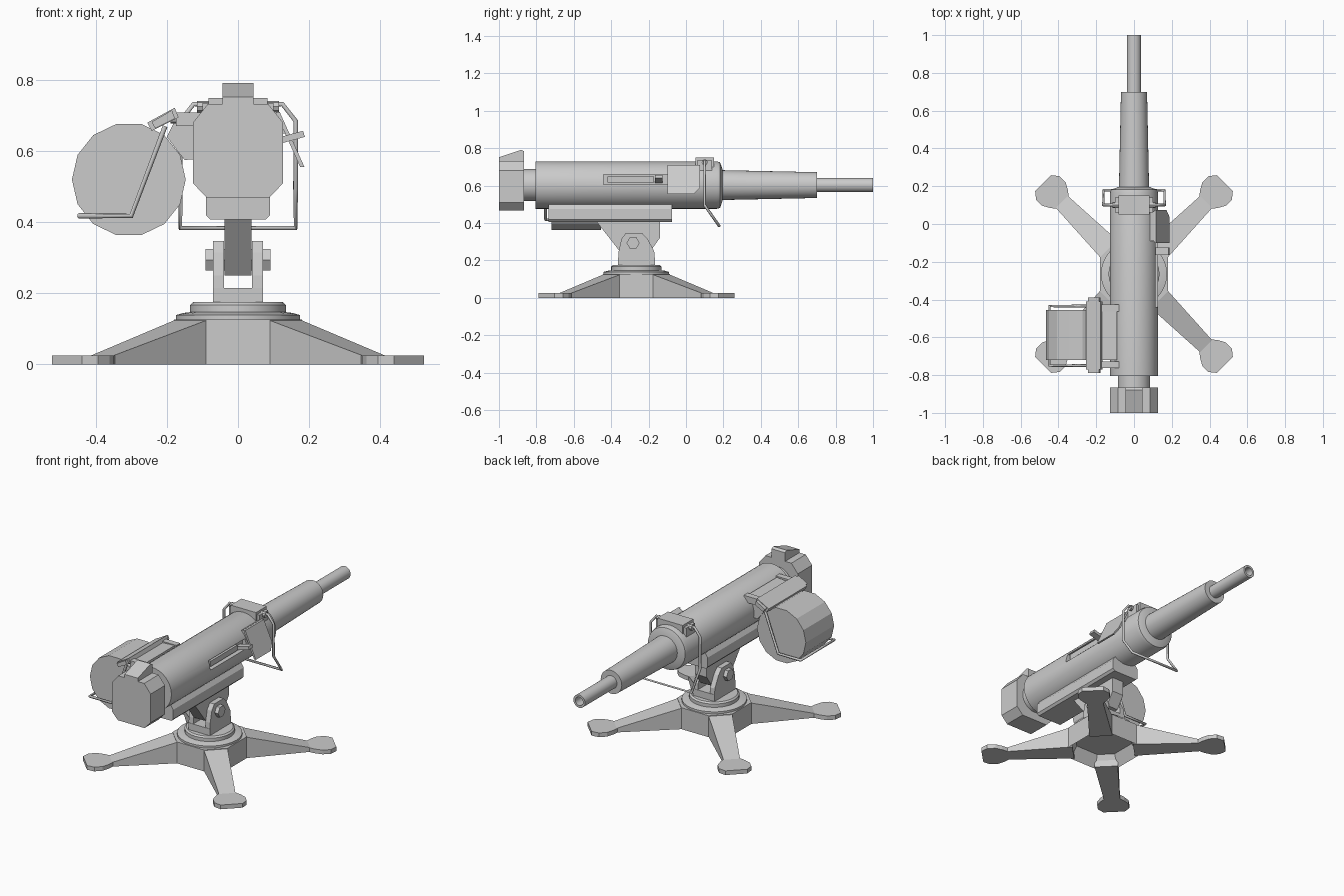
import bpy, bmesh
from math import pi, cos, sin, radians
from mathutils import Vector, Matrix

if "Cube" in bpy.data.objects:
    bpy.data.objects.remove(bpy.data.objects["Cube"])

CY = -0.265   # pedestal centre
AZ = 0.603    # bore axis height


def finish(name, bm, smooth=False):
    bmesh.ops.remove_doubles(bm, verts=bm.verts, dist=1e-5)
    bmesh.ops.recalc_face_normals(bm, faces=bm.faces)
    me = bpy.data.meshes.new(name)
    bm.to_mesh(me)
    bm.free()
    ob = bpy.data.objects.new(name, me)
    bpy.context.collection.objects.link(ob)
    if smooth:
        bpy.ops.object.select_all(action='DESELECT')
        bpy.context.view_layer.objects.active = ob
        ob.select_set(True)
        bpy.ops.object.shade_smooth_by_angle(angle=radians(30))
    return ob


def place(axis, p, t):
    a, b = p
    return {'x': (t, a, b), 'y': (a, t, b), 'z': (a, b, t)}[axis]


def prism(name, axis, pts, t0, t1):
    """Extrude a 2D outline along an axis."""
    bm = bmesh.new()
    lo = [bm.verts.new(place(axis, p, t0)) for p in pts]
    hi = [bm.verts.new(place(axis, p, t1)) for p in pts]
    n = len(pts)
    bm.faces.new(lo)
    bm.faces.new(hi)
    for i in range(n):
        bm.faces.new((lo[i], lo[(i + 1) % n], hi[(i + 1) % n], hi[i]))
    return finish(name, bm)


def box(name, x, y, z):
    return prism(name, 'z', [(x[0], y[0]), (x[1], y[0]), (x[1], y[1]), (x[0], y[1])], *z)


def mirror_pts(half):
    return half + [(-x, z) for x, z in reversed(half)]


def ngon(c, r, n, start=0.0):
    return [(c[0] + r * cos(start + 2 * pi * i / n), c[1] + r * sin(start + 2 * pi * i / n)) for i in range(n)]


def lathe(name, axis, c, profile, n=32):
    """Revolve (radius, height) pairs around an axis through c."""
    bm = bmesh.new()
    rings = []
    for r, t in profile:
        if r == 0:
            rings.append([bm.verts.new(place(axis, c, t))] * n)
        else:
            rings.append([bm.verts.new(place(axis, p, t)) for p in ngon(c, r, n)])
    for a, b in zip(rings, rings[1:]):
        for i in range(n):
            j = (i + 1) % n
            bm.faces.new(list(dict.fromkeys((a[i], a[j], b[j], b[i]))))
    return finish(name, bm, True)


def rod(name, pts, r=0.008, cyclic=False):
    cu = bpy.data.curves.new(name, 'CURVE')
    cu.dimensions = '3D'
    cu.bevel_depth = r
    cu.bevel_resolution = 1
    cu.use_fill_caps = True
    sp = cu.splines.new('POLY')
    sp.points.add(len(pts) - 1)
    for q, p in zip(sp.points, pts):
        q.co = (*p, 1)
    sp.use_cyclic_u = cyclic
    ob = bpy.data.objects.new(name, cu)
    bpy.context.collection.objects.link(ob)
    bpy.ops.object.select_all(action='DESELECT')
    bpy.context.view_layer.objects.active = ob
    ob.select_set(True)
    bpy.ops.object.convert(target='MESH')


# Pedestal: eight-sided hub with a recess underneath
h = [(.09, -.18), (.18, -.09), (.18, .09), (.09, .18), (-.09, .18), (-.18, .09), (-.18, -.09), (-.09, -.18)]
hub = prism('base_hub', 'z', [(x, y + CY) for x, y in h], 0, .127)
bm = bmesh.new()
bm.from_mesh(hub.data)
bottom = [f for f in bm.faces if f.calc_center_median().z < .001]
bmesh.ops.inset_region(bm, faces=bottom, thickness=.04)
bmesh.ops.translate(bm, verts=bottom[0].verts[:], vec=(0, 0, .07))
bm.to_mesh(hub.data)
bm.free()

# Four tapering legs with flat feet
foot = [(.535, .045), (.56, .066), (.60, .088), (.645, .088), (.68, .06)]
foot += [(u, -v) for u, v in reversed(foot)]
for k in range(4):
    turn = Matrix.Translation((0, CY, 0)) @ Matrix.Rotation(pi / 4 + k * pi / 2, 4, 'Z')
    f = prism('foot_%d' % (k + 1), 'z', foot, 0, .025)
    leg = prism('leg_%d' % (k + 1), 'y', [(.17, 0), (.54, 0), (.54, .025), (.19, .124), (.17, .126)], -1, 1)
    for v in leg.data.vertices:
        v.co.y *= .064 - .019 * (v.co.x - .19) / .35
    f.data.transform(turn)
    leg.data.transform(turn)

# Turntable rings
lathe('turntable', 'z', (0, CY), [(0, .12), (.175, .125), (.175, .139), (.152, .145), (.135, .147),
                                  (.135, .167), (.126, .175), (0, .175)])

# Yoke with pivot bolts
box('yoke_base', (-.07, .07), (-.364, -.166), (.173, .215))
arm = [(-.364, .175), (-.166, .175), (-.17, .25), (-.205, .315), (-.235, .347), (-.322, .347), (-.345, .315), (-.36, .25)]
for s, side in ((-1, 'left'), (1, 'right')):
    prism('yoke_arm_' + side, 'x', arm, s * .04, s * .07)
    prism('pivot_bolt_' + side, 'x', ngon((-.283, .294), .035, 6), s * .03, s * .092)

# Cradle fin and rail
prism('cradle_fin', 'x', [(-.48, .41), (-.355, .25), (-.19, .25), (-.14, .32), (-.14, .41)], -.038, .038)
prism('cradle_rail', 'y', mirror_pts([(.078, .407), (.09, .42), (.09, .475), (.06, .52)]), -.735, -.075)

# Receiver with a slot cut in its right side
body = lathe('receiver', 'y', (0, AZ), [(0, -.805), (.127, -.805), (.127, .165), (.122, .182), (.085, .195), (0, .195)], 40)
cutter = box('slot_cutter', (.098, .2), (-.44, -.10), (.607, .66))
cutter.hide_render = True
mod = body.modifiers.new('slot', 'BOOLEAN')
mod.operation = 'DIFFERENCE'
mod.object = cutter
mod.solver = 'EXACT'
bpy.ops.object.select_all(action='DESELECT')
bpy.context.view_layer.objects.active = body
body.select_set(True)
bpy.ops.object.modifier_apply(modifier=mod.name)
bpy.data.objects.remove(cutter)

# Bolt rail and charging handle inside the slot
box('slot_rail', (.09, .115), (-.42, -.17), (.618, .65))
handle = prism('charging_handle', 'y', [(.09, .613), (.188, .64), (.183, .657), (.09, .632)], -.165, -.125)

# Barrel jacket and hollow muzzle tube
lathe('barrel_jacket', 'y', (0, AZ), [(0, .18), (.08, .18), (.069, .70), (0, .70)])
lathe('muzzle_tube', 'y', (0, AZ), [(0, .69), (.038, .69), (.038, 1), (.025, 1), (.025, .85), (0, .85)], 24)

# Rear neck, end block and its wedge top
lathe('rear_neck', 'y', (0, AZ), [(0, -.88), (.086, -.88), (.086, -.80), (0, -.80)])
prism('rear_block', 'y', mirror_pts([(.087, .468), (.127, .51), (.127, .68), (.085, .732)]), -1, -.865)
prism('rear_wedge', 'x', [(-1, .72), (-.865, .72), (-.865, .783), (-.88, .792), (-1, .752)], -.044, .044)

# Front sight mount, side knobs and hanging frame
box('sight_mount', (-.083, .083), (.05, .15), (.69, .75))
box('sight_mount_step', (-.1, .1), (.06, .14), (.68, .735))
for s, side in ((-1, 'left'), (1, 'right')):
    prism('mount_knob_' + side, 'x', ngon((.10, .725), .016, 8), s * .08, s * .115)
half = [(.08, .10, .732), (.125, .10, .732), (.162, .10, .685), (.162, .10, .495), (.162, .178, .384)]
rod('hanging_frame', half + [(-x, y, z) for x, y, z in reversed(half)], .0075)

# Case deflector: slanted plate with a clipped corner, on a small bracket
plate = prism('deflector_plate', 'x', [(-.10, .71), (.075, .71), (.075, .59), (.04, .555), (-.10, .555)], .175, .187)
for v in plate.data.vertices:
    v.co.x -= .45 * (v.co.z - .555)
prism('deflector_bracket', 'y', [(.07, .69), (.105, .711), (.135, .65), (.10, .65)], -.09, .065)

# Drum magazine and feed throat
DX, DZ = -.307, .52
prism('drum', 'y', ngon((DX, DZ), .16, 14), -.72, -.455)
prism('feed_throat', 'y', [(-.20, .64), (-.17, .70), (-.09, .705), (-.09, .58), (-.15, .575), (-.17, .60)], -.72, -.455)
prism('drum_cover', 'y', [(-.255, .68), (-.243, .657), (-.167, .695), (-.178, .722)], -.77, -.41)
prism('drum_cover_ends', 'y', [(-.243, .682), (-.233, .664), (-.177, .692), (-.186, .715)], -.79, -.39)
for y, end in ((-.745, 'rear'), (-.445, 'front')):
    box('cover_lug_' + end, (-.175, -.08), (y - .018, y + .018), (.67, .708))
    prism('cover_pin_' + end, 'x', ngon((y, .69), .012, 8), -.19, -.11)

# Wire cradle around the drum
rod('drum_wire', [(-.205, -.75, .67), (-.30, -.75, .418), (-.447, -.75, .418),
                  (-.447, -.435, .418), (-.30, -.435, .418), (-.205, -.435, .67)], .008)
